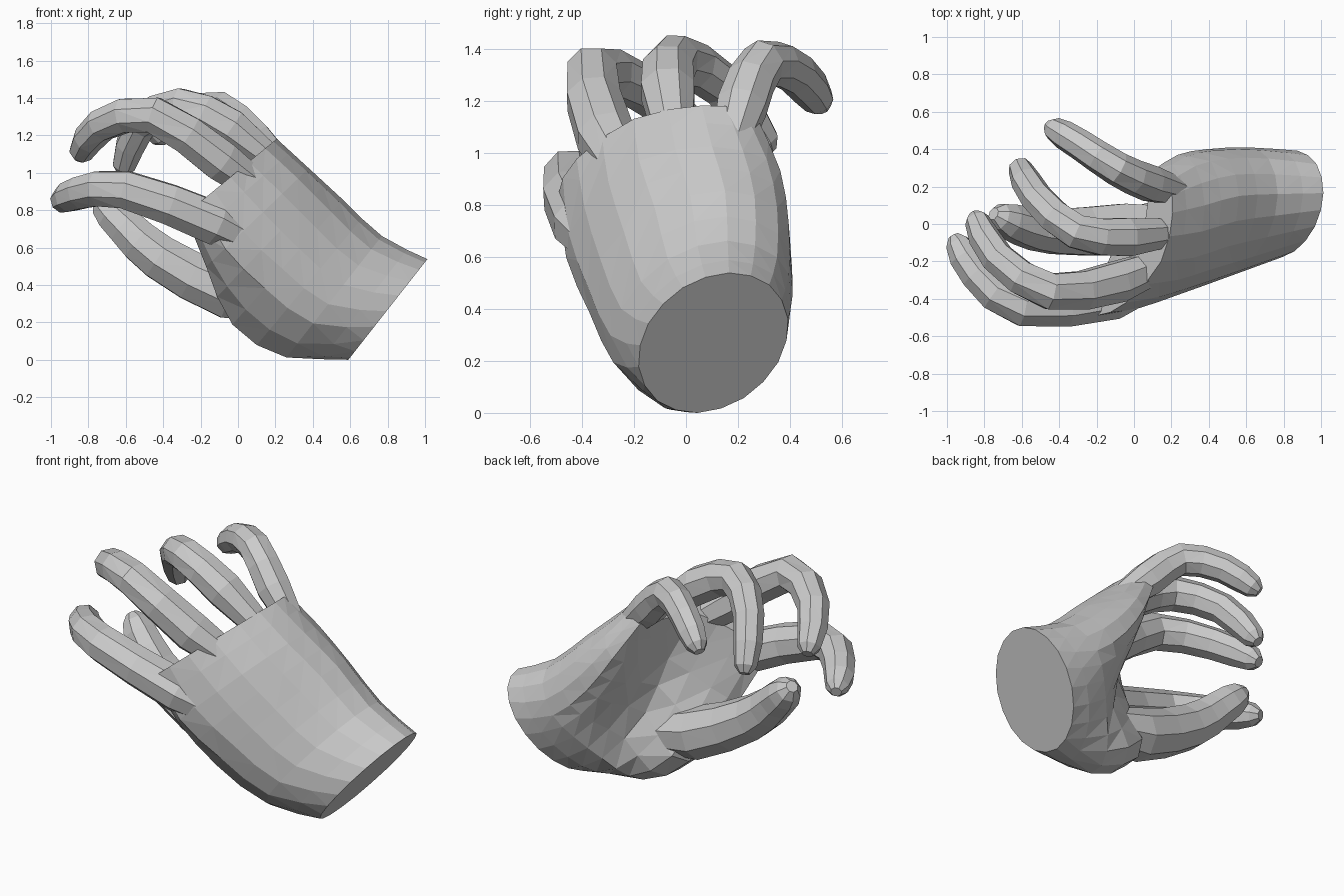
import bpy, bmesh, math
from mathutils import Vector

if "Cube" in bpy.data.objects:
    bpy.data.objects.remove(bpy.data.objects["Cube"])


def mesh_object(name, rings):
    """Skin a list of closed rings and cap both ends."""
    bm = bmesh.new()
    vs = [[bm.verts.new(p) for p in ring] for ring in rings]
    n = len(rings[0])
    for a, b in zip(vs, vs[1:]):
        for i in range(n):
            j = (i + 1) % n
            bm.faces.new((a[i], a[j], b[j], b[i]))
    bm.faces.new(vs[0][::-1])
    bm.faces.new(vs[-1])
    bmesh.ops.triangulate(bm, faces=bm.faces[:])
    bmesh.ops.recalc_face_normals(bm, faces=bm.faces[:])
    me = bpy.data.meshes.new(name)
    bm.to_mesh(me)
    bm.free()
    ob = bpy.data.objects.new(name, me)
    bpy.context.collection.objects.link(ob)
    return ob


def refine(pts, closed=False):
    """Insert a Catmull-Rom midpoint between neighbours."""
    n, out = len(pts), []
    for i in range(n if closed else n - 1):
        def at(k):
            return pts[k % n] if closed else pts[max(0, min(n - 1, k))]
        out.append(pts[i])
        out.append((at(i) + at(i + 1)) * 0.5625 - (at(i - 1) + at(i + 2)) * 0.0625)
    return out if closed else out + [pts[-1]]


def along(s, outline):
    """Place an outline of (y, height) across the sloping axis of the hand."""
    ring = []
    for y, n in outline:
        t = s + (0.12 - 0.3 * max(0, s)) * (n - 0.75)
        ring.append(Vector(((n - t) * 0.7071, y, (n + t) * 0.7071)))
    return refine(ring, True)


def digit(name, r0, r1, *path):
    """Tapered eight-sided tube with a rounded tip, fused into the hand."""
    pts = refine([Vector(p) for p in path])
    pts.append(pts[-1] + (pts[-1] - pts[-2]).normalized() * r1 * 0.6)
    rings, side, last = [], Vector((0, 1, 0)), len(pts) - 1
    ends = {0: 0.4, 1: 0.75, last - 1: 0.85, last: 0.45}
    for i, p in enumerate(pts):
        t = (pts[min(i + 1, last)] - pts[max(i - 1, 0)]).normalized()
        side = (side - t * side.dot(t)).normalized()
        up = t.cross(side)
        r = (r0 + (r1 - r0) * i / last) * ends.get(i, 1)
        angles = [math.pi * (k + 0.5) / 4 for k in range(8)]
        rings.append([p + (side * math.cos(a) + up * math.sin(a)) * r for a in angles])
    part = mesh_object(name, rings)
    mod = hand.modifiers.new(name, 'BOOLEAN')
    mod.operation, mod.solver, mod.object = 'UNION', 'EXACT', part
    bpy.context.view_layer.update()
    fused = bpy.data.meshes.new_from_object(hand.evaluated_get(bpy.context.evaluated_depsgraph_get()))
    hand.modifiers.clear()
    hand.data = fused
    bpy.data.objects.remove(part)


# Wrist: a leaning ellipse
wrist = []
for k in range(10):
    a = math.radians(20 + 36 * k)
    wrist.append((.105 + .28 * math.cos(a) + .07 * math.sin(a), .765 + .34 * math.sin(a)))

# Palm: cupped sections from the heel to the knuckles
rings = [
    along(-0.37, wrist),
    along(-0.10, [(.41, .76), (.35, .94), (.16, 1.02), (-.07, .93), (-.25, .69),
                  (-.28, .43), (-.06, .20), (.12, .26), (.24, .42), (.35, .60)]),
    along(0.20, [(.40, .75), (.35, .92), (.15, 1.01), (-.12, .92), (-.33, .66),
                 (-.37, .38), (-.12, .12), (.10, .20), (.09, .48), (.28, .62)]),
    along(0.47, [(.37, .80), (.31, .93), (.10, 1.0), (-.18, .92), (-.39, .66),
                 (-.46, .38), (-.27, .24), (-.14, .38), (0, .64), (.22, .71)]),
    along(0.72, [(.29, .86), (.22, .96), (.06, .99), (-.20, .91), (-.42, .67),
                 (-.49, .46), (-.42, .36), (-.30, .52), (-.13, .75), (.13, .82)]),
]
hand = mesh_object("hand", list(zip(*[refine(list(c)) for c in zip(*rings)])))

# Fingers and thumb, each from inside the palm to the tip
digit("little_finger", .11, .07, (.33, .15, .95), (.09, .215, 1.19), (-.09, .295, 1.355), (-.29, .425, 1.315), (-.43, .51, 1.21))
digit("ring_finger", .122, .07, (.26, -.03, 1.0), (-.04, -.07, 1.25), (-.31, -.04, 1.37), (-.52, .14, 1.27), (-.61, .30, 1.05))
digit("middle_finger", .13, .072, (.23, -.17, .84), (-.09, -.31, 1.075), (-.45, -.36, 1.32), (-.73, -.18, 1.265), (-.84, .02, 1.12))
digit("index_finger", .138, .07, (.2, -.24, .57), (-.12, -.395, .74), (-.60, -.445, .92), (-.84, -.27, .905), (-.945, -.10, .86))
digit("thumb", .17, .078, (.36, 0, .30), (-.05, -.03, .37), (-.42, -.04, .56), (-.60, -.01, .72), (-.72, .04, .84))

# Rest the wrist on the ground plane
low = min(v.co.z for v in hand.data.vertices)
for v in hand.data.vertices:
    v.co.z -= low
